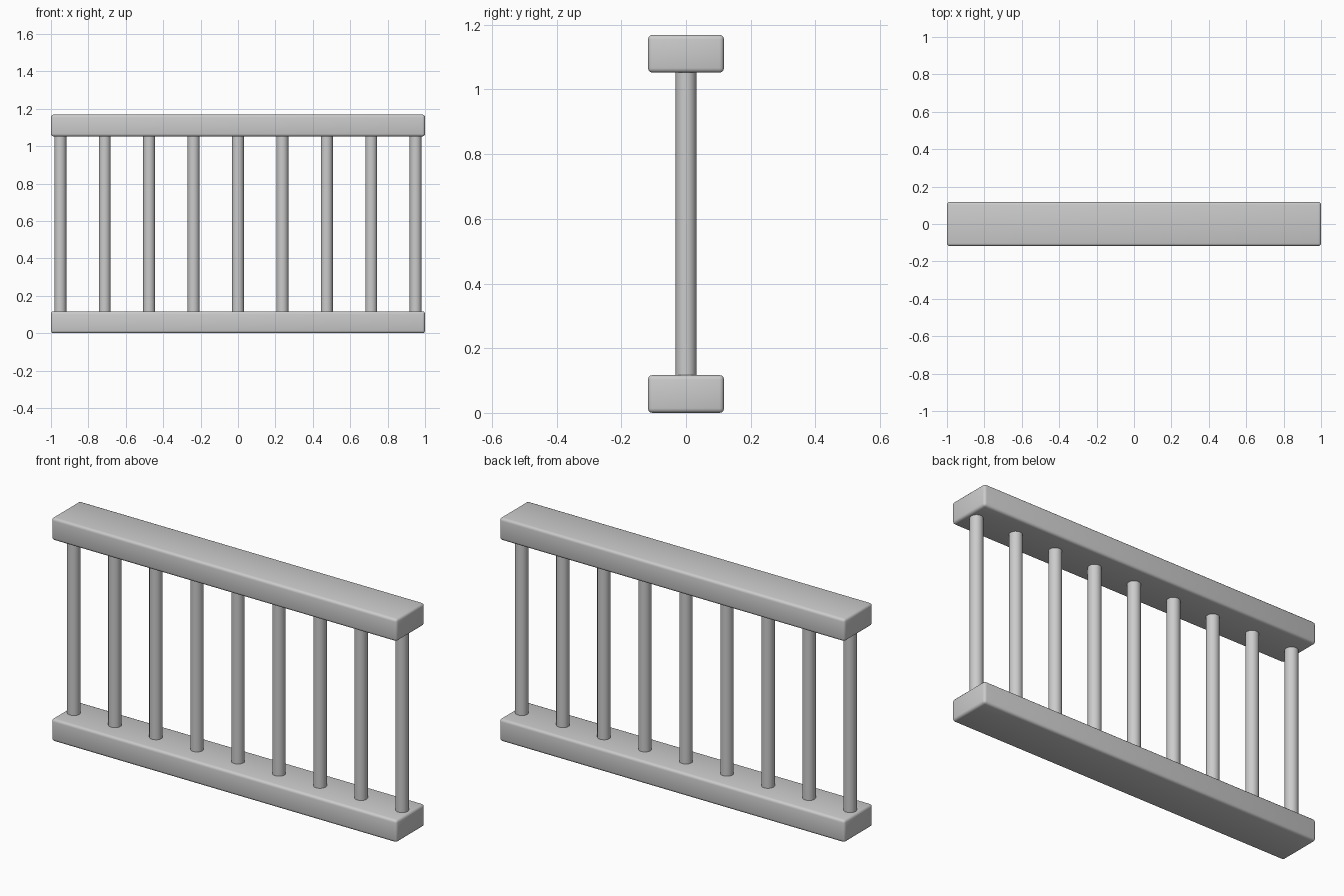
import bpy
from math import radians

if "Cube" in bpy.data.objects:
    bpy.data.objects.remove(bpy.data.objects["Cube"])

RAIL_H, RAIL_W = 0.117, 0.235
TOP_Z = 1.052          # underside of the top rail
COUNT, REACH = 9, 0.95  # balusters and outermost x


def smooth(obj):
    bpy.ops.object.select_all(action='DESELECT')
    obj.select_set(True)
    bpy.context.view_layer.objects.active = obj
    bpy.ops.object.shade_smooth_by_angle(angle=radians(35))


def rail(name, z0):
    bpy.ops.mesh.primitive_cube_add(size=1, location=(0, 0, z0 + RAIL_H / 2))
    obj = bpy.context.object
    obj.name = name
    obj.scale = (2, RAIL_W, RAIL_H)
    bpy.ops.object.transform_apply(location=False, rotation=False, scale=True)
    bevel = obj.modifiers.new("rounded_edges", 'BEVEL')
    bevel.width = 0.014
    bevel.segments = 3
    bpy.ops.object.modifier_apply(modifier=bevel.name)
    smooth(obj)


# Handrail and bottom rail
rail("bottom_rail", 0)
rail("top_rail", TOP_Z)

# Round balusters, evenly spaced, ends slightly seated in the rails
z0, z1 = RAIL_H - 0.005, TOP_Z + 0.005
for i in range(COUNT):
    x = -REACH + 2 * REACH * i / (COUNT - 1)
    bpy.ops.mesh.primitive_cylinder_add(vertices=24, radius=0.032, depth=z1 - z0,
                                        location=(x, 0, (z0 + z1) / 2))
    bpy.context.object.name = f"baluster_{i + 1}"
    smooth(bpy.context.object)
